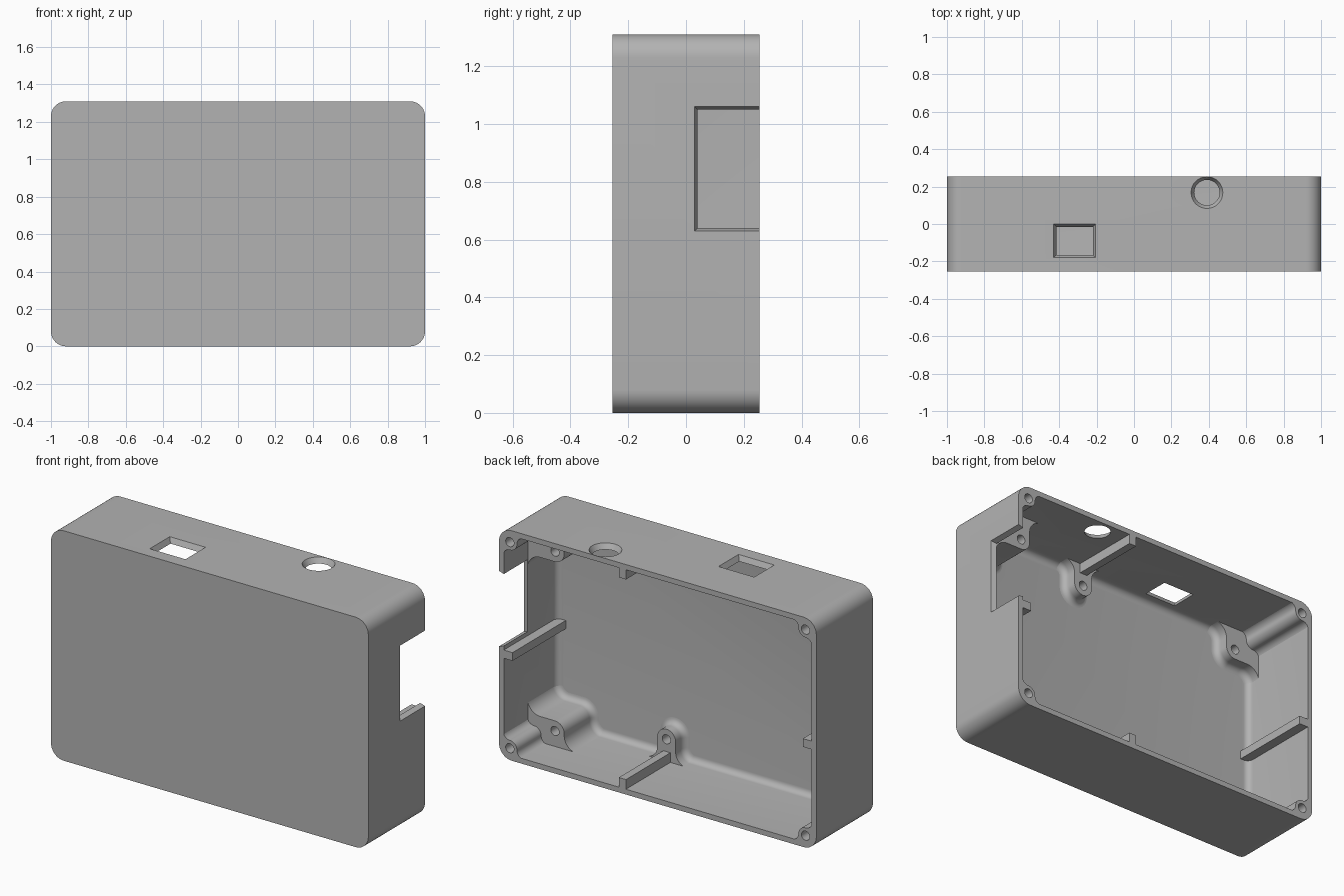
import bpy, bmesh, math
from mathutils import Vector

old = bpy.data.objects.get("Cube")
if old:
    bpy.data.objects.remove(old, do_unlink=True)

W, H, D = 1.0, 1.31, 0.255      # half width, height, half depth
WALL, FLOOR, FIL = 0.03, -0.225, 0.035

grey = bpy.data.materials.new("plastic grey")
grey.use_nodes = True
COLOUR = (0.45, 0.45, 0.45, 1)
grey.diffuse_color = COLOUR
grey.node_tree.nodes["Principled BSDF"].inputs["Base Color"].default_value = COLOUR


def finish(name, bm):
    bmesh.ops.recalc_face_normals(bm, faces=bm.faces)
    mesh = bpy.data.meshes.new(name)
    bm.to_mesh(mesh)
    bm.free()
    mesh.materials.append(grey)
    ob = bpy.data.objects.new(name, mesh)
    bpy.context.collection.objects.link(ob)
    return ob


def cut(ob, cutter):
    mod = ob.modifiers.new("cut", 'BOOLEAN')
    mod.operation, mod.solver, mod.object = 'DIFFERENCE', 'EXACT', cutter
    bpy.context.view_layer.objects.active = ob
    bpy.ops.object.modifier_apply(modifier=mod.name)
    bpy.data.objects.remove(cutter, do_unlink=True)


def arc(cx, cy, r, a0, a1, n=10):
    angles = [math.radians(a0 + (a1 - a0) * i / n) for i in range(n + 1)]
    return [Vector((cx + r * math.cos(a), cy + r * math.sin(a))) for a in angles]


def offset(points, dist):
    """Move a closed outline outwards by dist, with mitred corners."""
    n = len(points)
    area = sum(points[i - 1].cross(points[i]) for i in range(n))
    sign = 1 if area > 0 else -1
    out = []
    for i, p in enumerate(points):
        a = (p - points[i - 1]).normalized()
        b = (points[(i + 1) % n] - p).normalized()
        na, nb = Vector((a.y, -a.x)) * sign, Vector((b.y, -b.x)) * sign
        out.append(p + (na + nb) * dist / max(1 + na.dot(nb), 0.3))
    return out


def prism(name, points, rings, place):
    """Stack offset copies of an outline along y."""
    clean = [p for i, p in enumerate(points) if (p - points[i - 1]).length > 1e-4]
    bm = bmesh.new()
    loops = [[bm.verts.new(place(p, y)) for p in offset(clean, o)] for o, y in rings]
    n = len(clean)
    for lo, hi in zip(loops, loops[1:]):
        for i in range(n):
            bm.faces.new((lo[i - 1], lo[i], hi[i], hi[i - 1]))
    bm.faces.new(loops[0])
    bm.faces.new(loops[-1])
    return finish(name, bm)


def rounded_rect(inset, r):
    x, lo, hi = W - inset - r, inset + r, H - inset - r
    return (arc(x, hi, r, 0, 90) + arc(-x, hi, r, 90, 180)
            + arc(-x, lo, r, 180, 270) + arc(x, lo, r, 270, 360))


def fillet(sign):
    steps = [math.radians(90 - 15 * i) for i in range(7)]
    return [(sign * FIL * (1 - math.cos(a)), FLOOR + FIL * (1 - math.sin(a))) for a in steps]


def straight(p, y):
    return (p.x, y, p.y)


def cone(name, r0, r1, depth, centre, along_y=False):
    bm = bmesh.new()
    bmesh.ops.create_cone(bm, cap_ends=True, segments=32, radius1=r0, radius2=r1, depth=depth)
    if along_y:
        for v in bm.verts:
            v.co = (v.co.x, v.co.z, v.co.y)
    bmesh.ops.translate(bm, vec=centre, verts=bm.verts)
    return finish(name, bm)


def box(name, lo, hi):
    bm = bmesh.new()
    bmesh.ops.create_cube(bm, size=1)
    for v in bm.verts:
        v.co = [b if c > 0 else a for a, b, c in zip(lo, hi, v.co)]
    return finish(name, bm)


# Shell: rounded block, hollowed from the back with a filleted floor
shell = prism("case_shell", rounded_rect(0, 0.08), [(0, -D), (0, D)], straight)
cut(shell, prism("cavity", rounded_rect(WALL, 0.055), fillet(-1) + [(0, 0.4)], straight))

# Top openings and side cutout, all tapering inwards through the wall
cut(shell, cone("round_hole", 0.051, 0.102, 0.09, (0.39, 0.168, 1.295)))

top = box("square_hole", (-0.40, -0.15, 1.25), (-0.235, -0.03, 1.34))
for v in top.data.vertices:
    if v.co.z > 1.3:
        v.co.x += 0.045 * (1 if v.co.x > -0.32 else -1)
        v.co.y += 0.045 * (1 if v.co.y > -0.09 else -1)
cut(shell, top)

side = box("side_cutout", (0.94, 0.05, 0.65), (1.03, 0.4, 1.04))
for v in side.data.vertices:
    if v.co.x > 1:
        v.co.z += 0.03 * (1 if v.co.z > 0.8 else -1)
        if v.co.y < 0.1:
            v.co.y -= 0.03
cut(shell, side)


# Screw posts: u is measured from the side wall, v from the bottom or top wall
def post(name, u, v, r, flare, height, sx, top, corner=True):
    w = 0.027
    right = arc(u, v, r, 90, 0) + arc(u + r + flare, w + flare, flare, 180, 270)
    if corner:
        left = arc(w + flare, v + r + flare, flare, 180, 270)
        points = [Vector((w, w))] + left + right
    else:
        points = [Vector((2 * u - p.x, p.y)) for p in reversed(right)] + right

    def place(p, y):
        pu, pv = max(p.x, w), max(p.y, w)
        return (sx * (W - pu), y, H - pv if top else pv)

    base = [(FIL, FLOOR - 0.01)] + fillet(1)
    ob = prism(name, points, base + [(0, height)], place)
    x, y, z = place(Vector((u, v)), height)
    cut(ob, cone("screw_hole", 0.026, 0.026, 0.14, (x, y, z), True))


for top, level in ((False, "lower"), (True, "upper")):
    for sx, hand in ((1, "left"), (-1, "right")):
        post(f"{level}_{hand}_lid_post", 0.068, 0.068, 0.045, 0.04, D, sx, top)
    post(f"{level}_tall_standoff", 0.2, 0.17 if top else 0.118, 0.058, 0.08, 0.037, 1, top)
    post(f"{level}_corner_standoff", 0.19, 0.155, 0.058, 0.08, -0.145, -1, top)
    post(f"{level}_middle_standoff", 0.775, 0.155, 0.058, 0.07, -0.145, 1, top, False)

# Stiffening ribs along the four walls
RIB = 0.085
box("bottom_rib", (0.2, -0.24, 0.01), (0.245, D, RIB))
box("top_rib", (0.2, -0.24, H - RIB), (0.245, D, H - 0.01))
box("left_rib", (W - RIB, -0.24, 0.57), (W - 0.01, D, 0.617))
box("right_rib", (RIB - W, -0.24, 0.57), (0.01 - W, D, 0.617))

# Smooth the rounded surfaces and keep the edges crisp
bpy.ops.object.select_all(action='DESELECT')
for ob in bpy.context.scene.objects:
    if ob.type == 'MESH' and ob.data.materials and ob.data.materials[0] == grey:
        ob.select_set(True)
        bpy.context.view_layer.objects.active = ob
bpy.ops.object.shade_smooth_by_angle(angle=math.radians(30))
